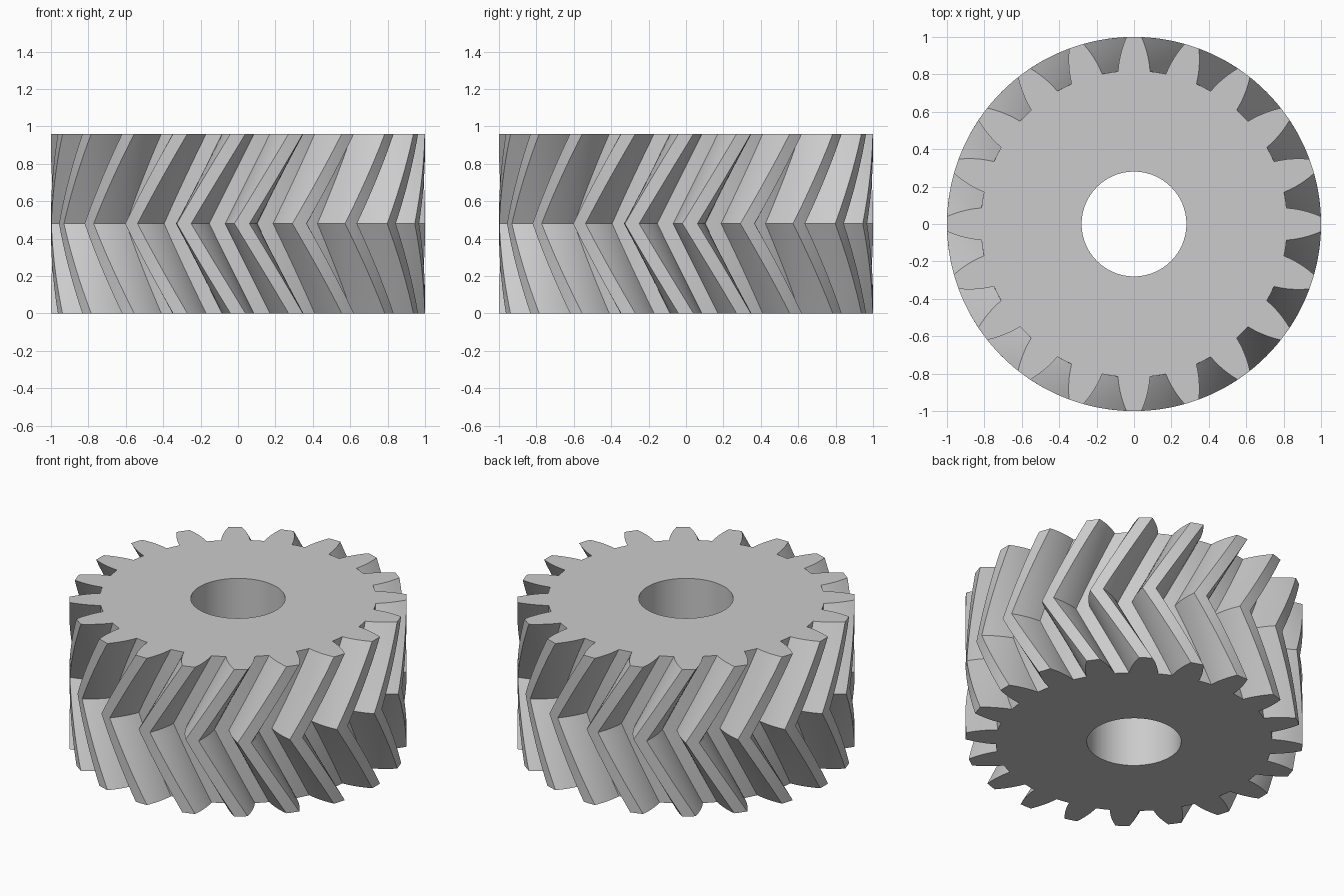
import bpy, bmesh
from math import cos, sin, radians

if "Cube" in bpy.data.objects:
    bpy.data.objects.remove(bpy.data.objects["Cube"])

TEETH, HEIGHT, BORE = 20, 0.96, 0.28
TWIST = radians(-16.8)      # rotation of the middle plane against both ends
SLICES = 20                 # layers over the full height (even)

# Tooth flank from root to tip: radius, half angle in degrees
FLANK = [(0.82, 6.0), (0.85, 5.6), (0.88, 5.1), (0.91, 4.5),
         (0.94, 3.85), (0.97, 3.1), (1.0, 2.3)]
tooth = [(r, -a) for r, a in FLANK] + [(1.0, 0)]
tooth += [(r, a) for r, a in reversed(FLANK)] + [(0.82, 9.0)]
profile = [(r, radians(a + 360 / TEETH * t)) for t in range(TEETH) for r, a in tooth]
n = len(profile)

bm = bmesh.new()


def ring(points, z, turn=0.0):
    return [bm.verts.new((r * cos(a + turn), r * sin(a + turn), z)) for r, a in points]


def bridge(low, high):
    for i in range(n):
        j = (i + 1) % n
        bm.faces.new((low[i], low[j], high[j], high[i]))


# Herringbone toothed wall
layers = []
for k in range(SLICES + 1):
    t = k / SLICES
    layers.append(ring(profile, HEIGHT * t, TWIST * (1 - abs(2 * t - 1))))
for low, high in zip(layers, layers[1:]):
    bridge(low, high)

# Bore and flat end faces
bore = [(BORE, a) for _, a in profile]
bottom, top = ring(bore, 0), ring(bore, HEIGHT)
bridge(layers[-1], top)
bridge(top, bottom)
bridge(bottom, layers[0])
bmesh.ops.recalc_face_normals(bm, faces=bm.faces)

mesh = bpy.data.meshes.new("herringbone_gear")
bm.to_mesh(mesh)
bm.free()
gear = bpy.data.objects.new("herringbone_gear", mesh)
bpy.context.collection.objects.link(gear)

# Smooth flanks, sharp tooth edges
bpy.context.view_layer.objects.active = gear
gear.select_set(True)
bpy.ops.object.shade_smooth_by_angle(angle=radians(25))
